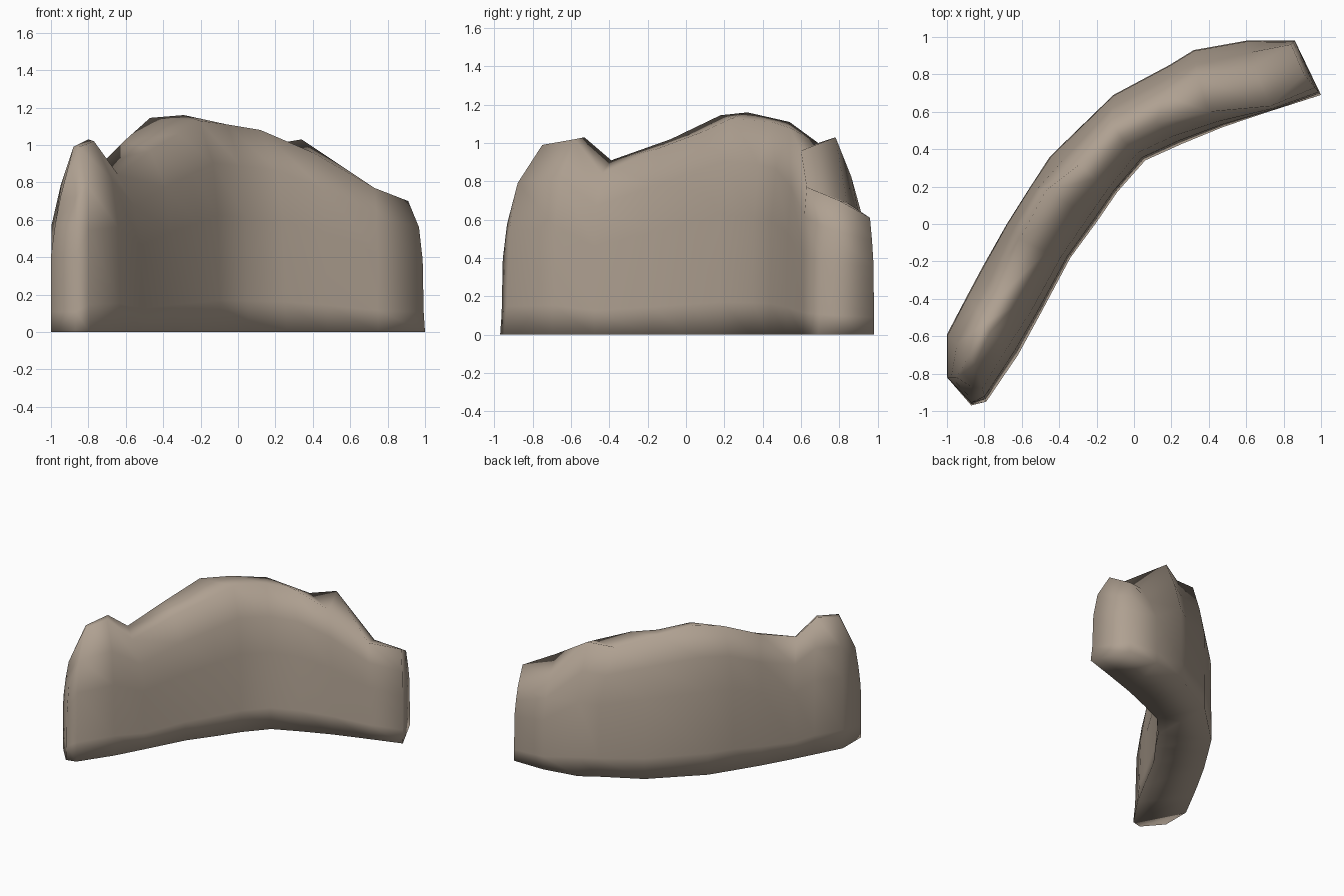
import bpy, bmesh, math
from mathutils import Vector

# Stations along the curved rock:
# outer foot (x, y), outer crest (x, y, z), inner crest (x, y, z), inner foot (x, y)
STATIONS = [
    ((-1.00, -0.82), (-0.95, -0.82, 0.72), (-0.87, -0.87, 0.72), (-0.87, -0.97)),   # front end
    ((-1.00, -0.59), (-0.88, -0.70, 0.99), (-0.85, -0.75, 0.99), (-0.79, -0.95)),
    ((-0.89, -0.38), (-0.80, -0.53, 1.03), (-0.77, -0.58, 1.02), (-0.62, -0.70)),   # small peak
    ((-0.81, -0.23), (-0.72, -0.39, 0.91), (-0.64, -0.44, 0.84), (-0.50, -0.48)),   # notch
    ((-0.68, 0.00), (-0.61, -0.08, 1.02), (-0.47, -0.15, 0.97), (-0.34, -0.18)),
    ((-0.56, 0.19), (-0.47, 0.18, 1.145), (-0.32, 0.09, 1.06), (-0.20, 0.01)),
    ((-0.45, 0.36), (-0.29, 0.32, 1.16), (-0.21, 0.24, 1.13), (-0.09, 0.17)),       # main peak
    ((-0.11, 0.69), (-0.12, 0.54, 1.11), (-0.06, 0.45, 1.11), (0.06, 0.34)),
    ((0.19, 0.85), (0.16, 0.69, 1.00), (0.12, 0.54, 1.08), (0.26, 0.43)),
    ((0.32, 0.93), (0.34, 0.78, 1.03), (0.40, 0.60, 0.96), (0.48, 0.52)),           # back bump
    ((0.60, 0.98), (0.64, 0.84, 0.69), (0.73, 0.63, 0.77), (0.75, 0.61)),
    ((0.86, 0.98), (0.84, 0.96, 0.61), (0.91, 0.80, 0.70), (1.00, 0.69)),           # back end
]

# Points between foot and crest: (blend from foot to crest, fraction of crest height)
OUTER = [(0.0, 0.0), (0.0, 0.15), (0.03, 0.58), (0.45, 0.80), (1.0, 1.0)]
INNER = [(0.0, 0.0), (0.08, 0.15), (0.14, 0.55), (0.36, 0.80), (1.0, 1.0)]


def flank(foot, crest, profile):
    foot, top = Vector(foot), Vector(crest[:2])
    return [(*foot.lerp(top, t), crest[2] * h) for t, h in profile]


# Loft the cross-sections into one closed rock
bm = bmesh.new()
rings = []
for outer, crest_out, crest_in, inner in STATIONS:
    section = flank(outer, crest_out, OUTER) + flank(inner, crest_in, INNER)[::-1]
    rings.append([bm.verts.new(p) for p in section])
n = len(rings[0])
for a, b in zip(rings, rings[1:]):
    for i in range(n):
        j = (i + 1) % n
        bm.faces.new((a[i], a[j], b[j], b[i]))

# End caps, bridged across so they follow the slope
for ring in (rings[0], rings[-1]):
    for i in range(n // 2 - 1):
        bm.faces.new((ring[i], ring[i + 1], ring[n - 2 - i], ring[n - 1 - i]))
bmesh.ops.recalc_face_normals(bm, faces=bm.faces)

mesh = bpy.data.meshes.new("curved_rock_wall")
bm.to_mesh(mesh)
bm.free()
rock = bpy.data.objects.new("curved_rock_wall", mesh)
bpy.context.collection.objects.link(rock)

# Single stone colour
stone = bpy.data.materials.new("warm_grey_stone")
stone.diffuse_color = (0.43, 0.355, 0.285, 1)
mesh.materials.append(stone)

# The whole rock is softly shaded
bpy.context.view_layer.objects.active = rock
rock.select_set(True)
bpy.ops.object.shade_smooth_by_angle(angle=math.radians(180))
